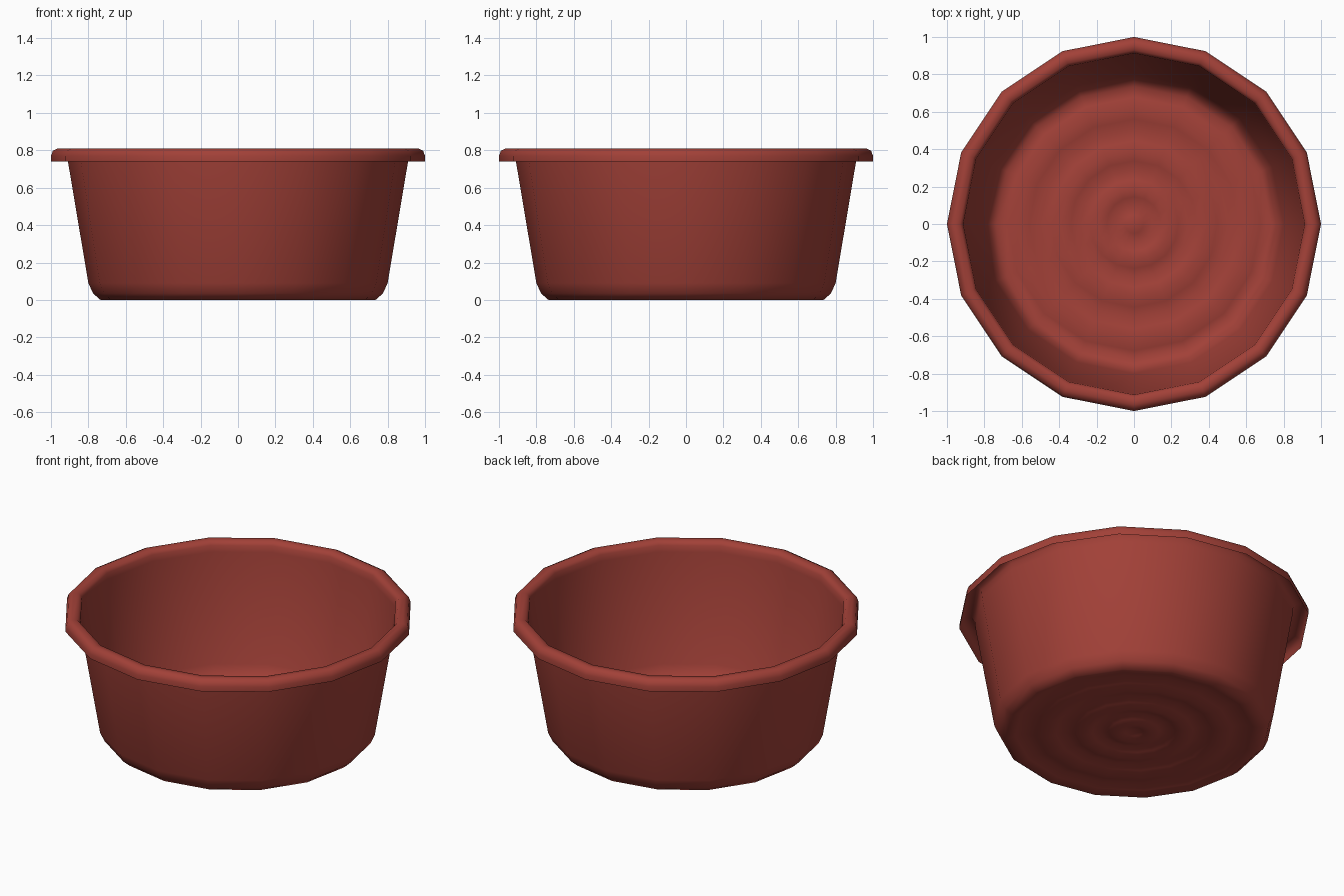
import bpy, bmesh, math

if "Cube" in bpy.data.objects:
    bpy.data.objects.remove(bpy.data.objects["Cube"])

SIDES = 16

mat = bpy.data.materials.new("terracotta red")
mat.diffuse_color = (0.36, 0.052, 0.039, 1)
mat.use_nodes = True
mat.node_tree.nodes["Principled BSDF"].inputs["Base Color"].default_value = mat.diffuse_color

# rippled floor: alternating crests and troughs, eased with midpoints
radii = [0.0, 0.10, 0.19, 0.285, 0.39, 0.50, 0.62, 0.735]
RIPPLE = 0.025
profile = []
for i, r in enumerate(radii):
    z = RIPPLE if i % 2 == 0 else 0.0
    profile.append((r, z))
    if i < len(radii) - 1:
        profile.append(((r + radii[i + 1]) / 2, RIPPLE / 2))

# rounded foot, flared wall, rolled open lip
profile += [(0.775, 0.035), (0.80, 0.09), (0.91, 0.745), (0.913, 0.785),
            (0.93, 0.807), (0.965, 0.81), (0.99, 0.797), (1.0, 0.77), (1.0, 0.74)]

# revolve the thin sheet
bm = bmesh.new()
rings = []
for r, z in profile:
    if r == 0:
        rings.append([bm.verts.new((0, 0, z))] * SIDES)
    else:
        rings.append([bm.verts.new((r * math.cos(2 * math.pi * k / SIDES),
                                    r * math.sin(2 * math.pi * k / SIDES), z))
                      for k in range(SIDES)])
for a, b in zip(rings, rings[1:]):
    for k in range(SIDES):
        n = (k + 1) % SIDES
        if a[k] is a[n]:
            f = bm.faces.new((a[k], b[n], b[k]))
        else:
            f = bm.faces.new((a[k], a[n], b[n], b[k]))
        f.smooth = True
# normals point outward (down on the floor, up on the lip)
bm.normal_update()

mesh = bpy.data.meshes.new("basin")
bm.to_mesh(mesh)
bm.free()
mesh.materials.append(mat)
basin = bpy.data.objects.new("basin", mesh)
bpy.context.collection.objects.link(basin)
